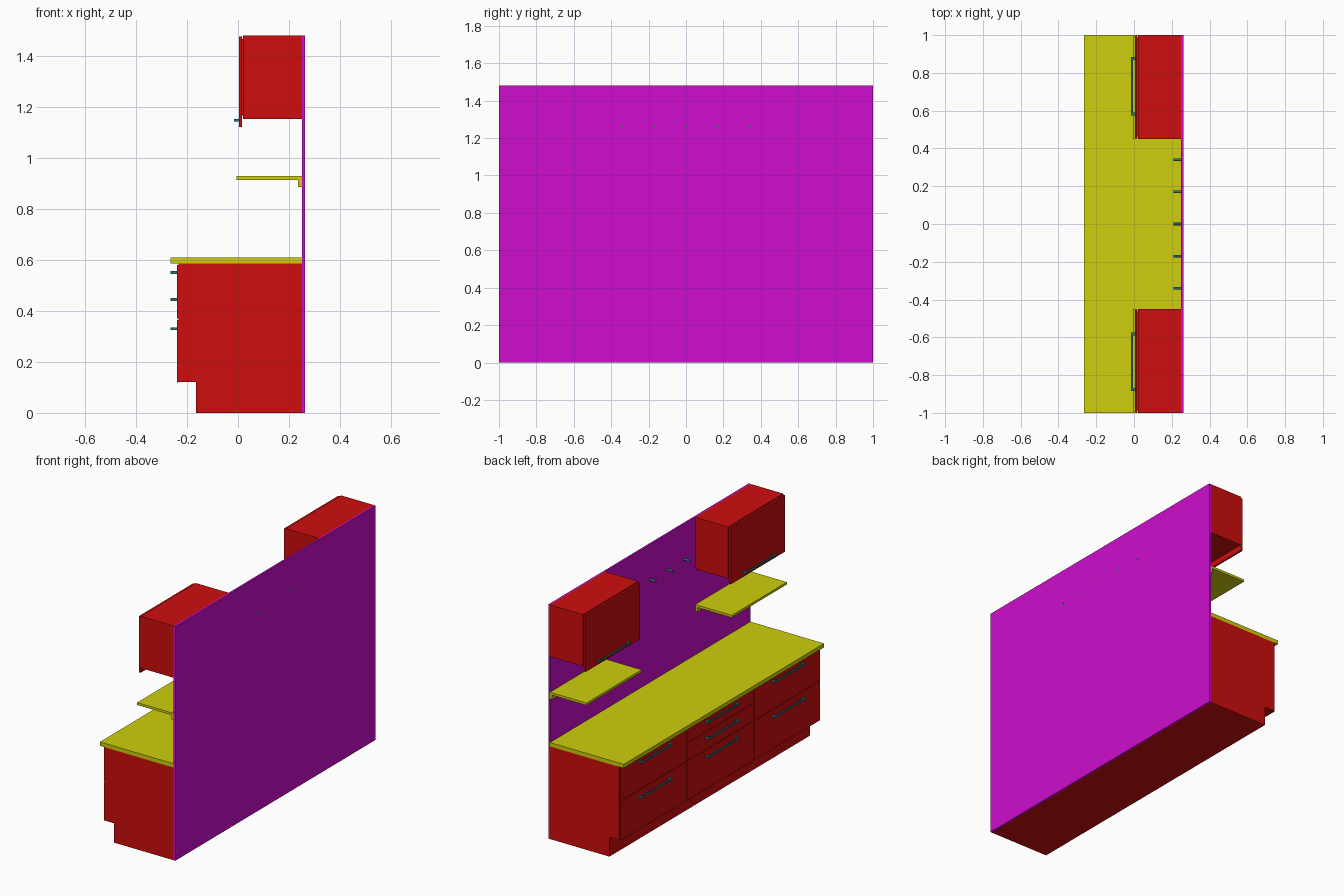
import bpy
import math

cube = bpy.data.objects.get("Cube")
if cube:
    bpy.data.objects.remove(cube, do_unlink=True)


def material(name, rgb):
    m = bpy.data.materials.new(name)
    m.use_nodes = True
    m.diffuse_color = (*rgb, 1)
    m.node_tree.nodes["Principled BSDF"].inputs["Base Color"].default_value = (*rgb, 1)
    return m


RED = material("cabinet red", (0.62, 0.004, 0.004))
YELLOW = material("worktop yellow", (0.62, 0.62, 0.004))
MAGENTA = material("wall magenta", (0.62, 0.004, 0.62))
TEAL = material("handle teal", (0.03, 0.16, 0.17))


def box(name, x, y, z, mat):
    """Box spanning the given (low, high) ranges."""
    spans = (x, y, z)
    bpy.ops.mesh.primitive_cube_add(size=1, location=[(a + b) / 2 for a, b in spans])
    ob = bpy.context.object
    ob.name = name
    ob.scale = [b - a for a, b in spans]
    bpy.ops.object.transform_apply(location=False, rotation=False, scale=True)
    ob.data.materials.append(mat)
    return ob


def prism(name, profile, y0, y1, mat):
    """Side profile in x and z, extruded along y."""
    n = len(profile)
    verts = [(x, y, z) for y in (y0, y1) for x, z in profile]
    faces = [tuple(range(n)), tuple(range(2 * n - 1, n - 1, -1))]
    faces += [(i, i + n, (i + 1) % n + n, (i + 1) % n) for i in range(n)]
    mesh = bpy.data.meshes.new(name)
    mesh.from_pydata(verts, [], faces)
    mesh.materials.append(mat)
    ob = bpy.data.objects.new(name, mesh)
    bpy.context.collection.objects.link(ob)
    return ob


def handle(name, front, y, z, reach):
    """Bar handle standing off a front that faces -x."""
    half, thick = 0.155, 0.009
    zs = (z - thick / 2, z + thick / 2)
    box(name + "_bar", (front - reach, front - reach + thick), (y - half, y + half), zs, TEAL)
    for i, s in enumerate((-1, 1)):
        c = y + s * (half - 0.008)
        box(f"{name}_post_{i}", (front - reach, front), (c - 0.008, c + 0.008),
            (zs[0] - 0.001, zs[1] + 0.001), TEAL)


# Wall panel
box("wall", (0.25, 0.262), (-1, 1), (0, 1.48), MAGENTA)

# Base cabinet with toe recess
FRONT, FACE = -0.24, -0.233
prism("base_cabinet", [(-0.165, 0), (0.25, 0), (0.25, 0.585), (FACE, 0.585),
                       (FACE, 0.122), (-0.165, 0.122)], -1, 1, RED)

# Drawer fronts in three columns, each row as (bottom, top, handle height)
low, high = (0.12, 0.365, 0.33), (0.37, 0.58, 0.55)
split = [low, (0.37, 0.478, 0.445), (0.483, 0.58, 0.55)]
for col, rows in enumerate(([low, high], split, [low, high])):
    y0 = -1 + col * 2 / 3
    y1 = y0 + 2 / 3
    for row, (z0, z1, hz) in enumerate(rows):
        box(f"drawer_{col}_{row}", (FRONT, FACE), (y0 + 0.0025, y1 - 0.0025), (z0, z1), RED)
        handle(f"drawer_handle_{col}_{row}", FRONT, (y0 + y1) / 2, hz, 0.025)

# Worktop
box("worktop", (-0.265, 0.25), (-1, 1), (0.585, 0.61), YELLOW)

# Wall cabinets and the shelves under them, one pair at each end
for side, s in (("left", 1), ("right", -1)):
    span = sorted((s * 0.45, s))
    inner = (span[0] + 0.004, span[1] - 0.004)
    box(f"wall_cabinet_{side}", (0.02, 0.25), span, (1.153, 1.48), RED)
    box(f"wall_cabinet_hinge_strip_{side}", (0.014, 0.02), (inner[0] + 0.01, inner[1] - 0.01),
        (1.165, 1.465), RED)
    box(f"wall_cabinet_door_{side}", (0.004, 0.016), inner, (1.12, 1.475), RED)
    handle(f"wall_cabinet_handle_{side}", 0.004, s * 0.73, 1.147, 0.019)
    prism(f"shelf_{side}", [(-0.005, 0.913), (0.236, 0.913), (0.236, 0.885), (0.25, 0.885),
                            (0.25, 0.928), (-0.005, 0.928)], *span, YELLOW)

# Row of pegs through the wall
for i in range(5):
    bpy.ops.mesh.primitive_cylinder_add(vertices=16, radius=0.007, depth=0.0525,
                                        location=(0.2362, (i - 2) * 0.17, 1.257),
                                        rotation=(0, math.pi / 2, 0))
    peg = bpy.context.object
    peg.name = f"peg_{i}"
    peg.data.materials.append(TEAL)
    bpy.ops.object.shade_smooth_by_angle()
